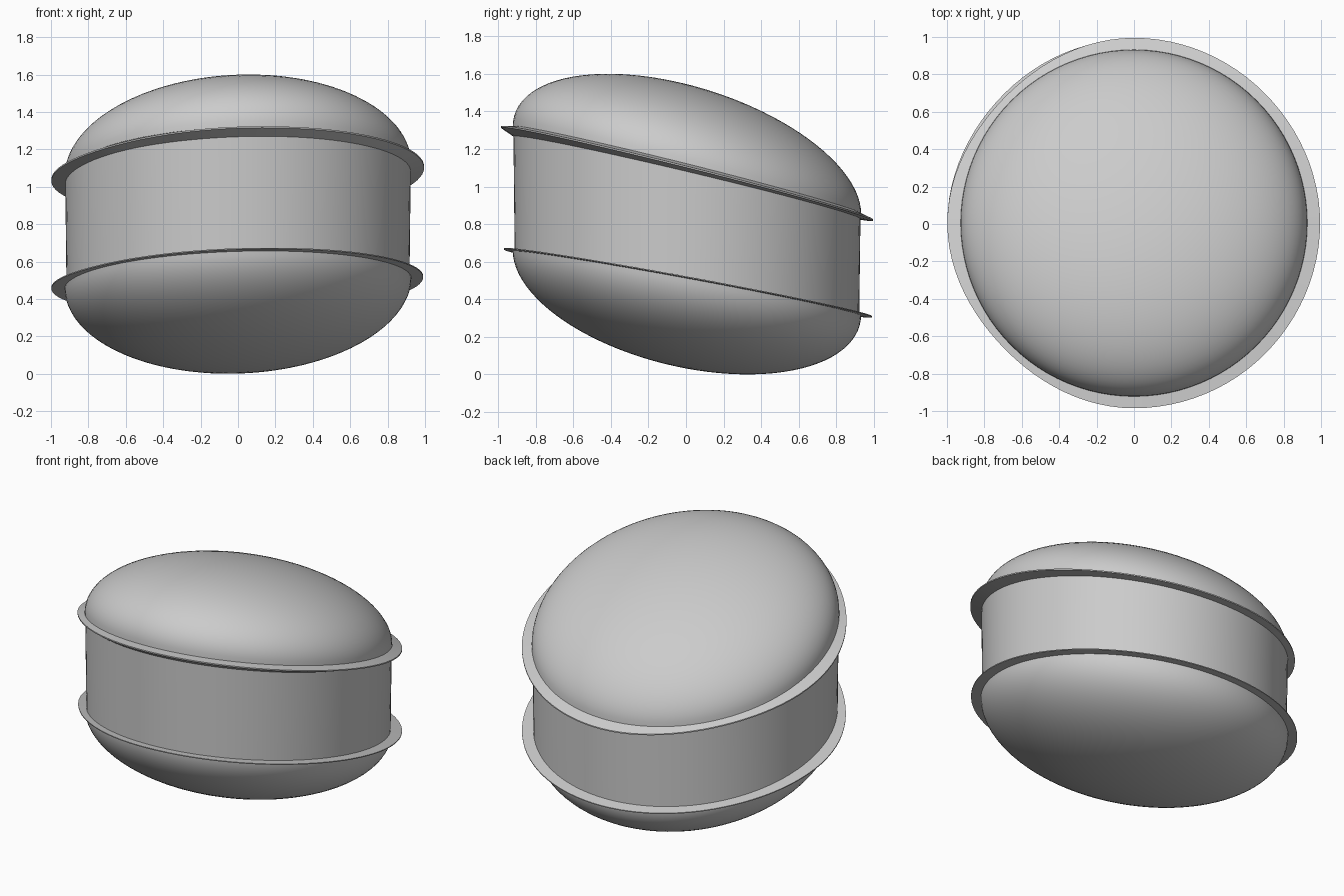
import bpy, bmesh, math

if "Cube" in bpy.data.objects:
    bpy.data.objects.remove(bpy.data.objects["Cube"])

SEG = 96
R = 0.927          # drum radius

grey = bpy.data.materials.new("plain grey")
grey.diffuse_color = (0.6, 0.6, 0.6, 1)
grey.use_nodes = True
grey.node_tree.nodes["Principled BSDF"].inputs["Base Color"].default_value = grey.diffuse_color


# Tilted planes that cut the drum
def upper(x, y):
    return 1.075 + 0.035 * x - 0.25 * y


def upper_under(x, y):
    return 1.055 + 0.035 * x - 0.234 * y


def lower(x, y):
    return 0.49 + 0.03 * x - 0.184 * y


def circle(r):
    return lambda a: r


# Slightly uneven rim radius, one value every 45 degrees
def rim(values):
    def radius(a):
        t = a / (math.pi / 4)
        i, f = int(t) % 8, t % 1
        f = (1 - math.cos(f * math.pi)) / 2
        return values[i] * (1 - f) + values[(i + 1) % 8] * f
    return radius


def lathe(name, rows, closed=False):
    """Skin rows of (radius function, height plane, height offset)."""
    bm = bmesh.new()
    loops = []
    for radius, plane, dz in rows:
        loop = []
        for k in range(SEG):
            a = math.tau * k / SEG
            x, y = radius(a) * math.cos(a), radius(a) * math.sin(a) + 0.005
            loop.append(bm.verts.new((x, y, plane(x, y) + dz)))
        loops.append(loop)
    pairs = list(zip(loops, loops[1:]))
    if closed:
        pairs.append((loops[-1], loops[0]))
    for p, q in pairs:
        for k in range(SEG):
            n = (k + 1) % SEG
            bm.faces.new((p[k], p[n], q[n], q[k]))
    bmesh.ops.remove_doubles(bm, verts=bm.verts, dist=1e-5)
    bmesh.ops.recalc_face_normals(bm, faces=bm.faces)
    me = bpy.data.meshes.new(name)
    bm.to_mesh(me)
    bm.free()
    me.materials.append(grey)
    ob = bpy.data.objects.new(name, me)
    bpy.context.collection.objects.link(ob)
    bpy.ops.object.select_all(action='DESELECT')
    ob.select_set(True)
    bpy.context.view_layer.objects.active = ob
    bpy.ops.object.shade_smooth_by_angle(angle=math.radians(35))
    return ob


# Sheared half ellipsoid that follows its cutting plane
def dome(name, plane, base, height):
    n = 24
    rows = []
    for i in range(n + 1):
        t = math.pi / 2 * i / n
        rows.append((circle(R * math.cos(t)), plane, base + height * math.sin(t)))
    return lathe(name, rows)


dome("top_dome", upper, 0.015, 0.455)
dome("bottom_dome", lower, 0.0, -0.457)

# Straight drum wall between the domes
lathe("drum_wall", [(circle(R - 0.01), lower, 0), (circle(R - 0.003), upper, 0.015)])

# Upper flange, wedge shaped; lower flange, thin
upper_rim = rim([0.995, 0.985, 0.99, 0.965, 0.998, 0.965, 0.99, 0.99])
lower_rim = rim([0.99, 0.985, 0.985, 0.98, 0.998, 0.96, 0.975, 0.985])
lathe("upper_flange", [(circle(R - 0.02), upper, 0.02), (upper_rim, upper, 0.0),
                       (upper_rim, upper, -0.008), (circle(R - 0.02), upper_under, -0.01)], True)
lathe("lower_flange", [(circle(R - 0.03), lower, 0.006), (lower_rim, lower, 0.003),
                       (lower_rim, lower, -0.003), (circle(R - 0.03), lower, -0.006)], True)
